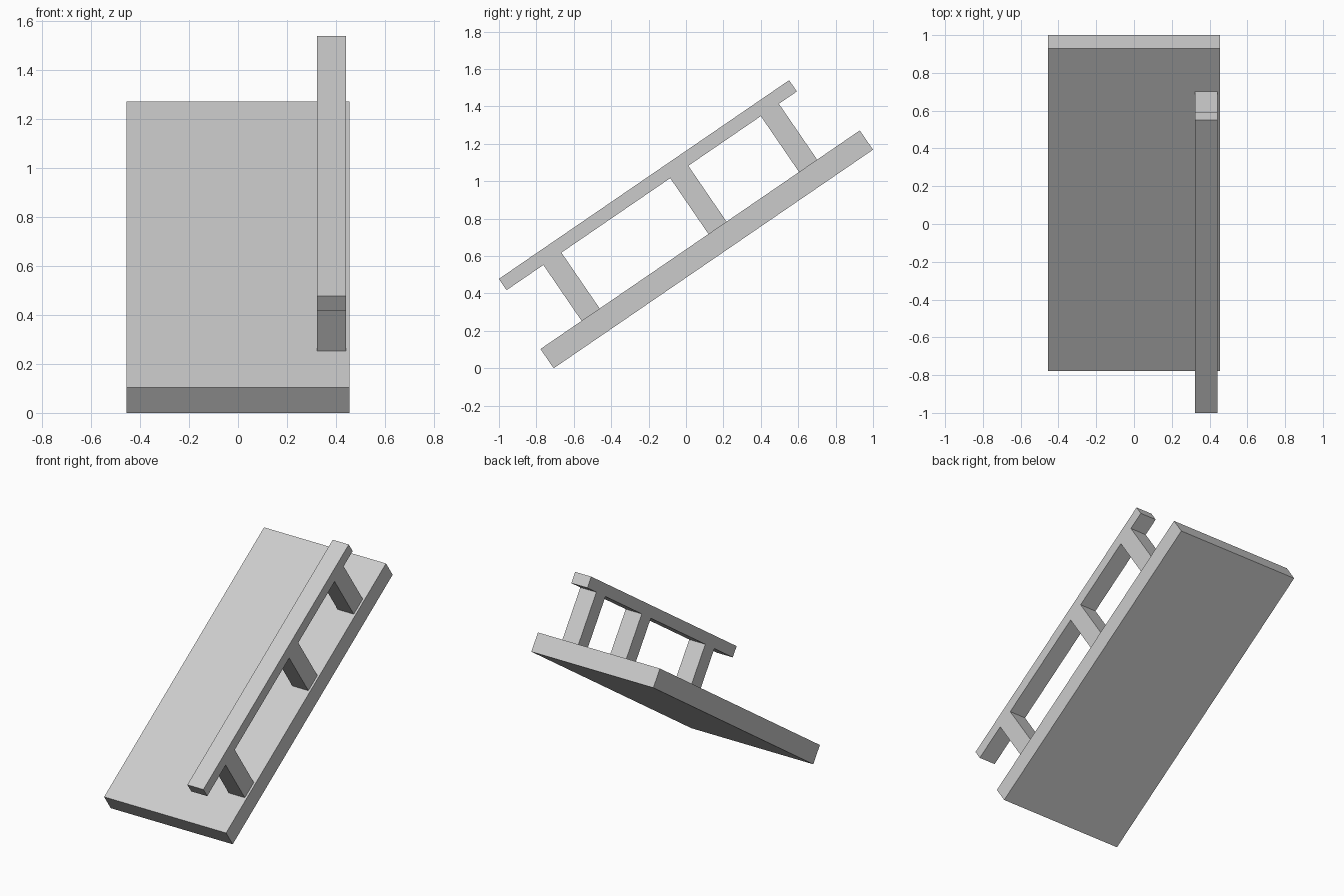
import bpy, bmesh
from math import radians

if "Cube" in bpy.data.objects:
    bpy.data.objects.remove(bpy.data.objects["Cube"])

TILT = radians(34.39)
PIVOT = (0, -0.7075, 0)   # lower front edge of the slab


def extrude_profile(name, profile, x0, x1):
    """Extrude a (length, height) profile along x, then tilt it up the slope."""
    bm = bmesh.new()
    face = bm.faces.new([bm.verts.new((x0, s, n)) for s, n in profile])
    new = bmesh.ops.extrude_face_region(bm, geom=[face])["geom"]
    verts = [v for v in new if isinstance(v, bmesh.types.BMVert)]
    bmesh.ops.translate(bm, verts=verts, vec=(x1 - x0, 0, 0))
    bmesh.ops.recalc_face_normals(bm, faces=bm.faces)
    mesh = bpy.data.meshes.new(name)
    bm.to_mesh(mesh)
    bm.free()
    obj = bpy.data.objects.new(name, mesh)
    obj.location = PIVOT
    obj.rotation_euler = (TILT, 0, 0)
    bpy.context.collection.objects.link(obj)
    return obj


# Sloping ramp slab
LENGTH, THICK = 2.069, 0.125
extrude_profile("ramp_slab", [(0, 0), (LENGTH, 0), (LENGTH, THICK), (0, THICK)],
                -0.456, 0.456)

# Handrail and its three posts, cut from one comb-shaped profile
START, END, UNDER, TOP = 0.028, 1.909, 0.487, 0.560
POST = 0.117
profile = [(END, UNDER), (END, TOP), (START, TOP), (START, UNDER)]
for c in (0.325, 1.147, 1.734):
    a, b = c - POST / 2, c + POST / 2
    profile += [(a, UNDER), (a, THICK), (b, THICK), (b, UNDER)]
extrude_profile("handrail", profile, 0.322, 0.442)
